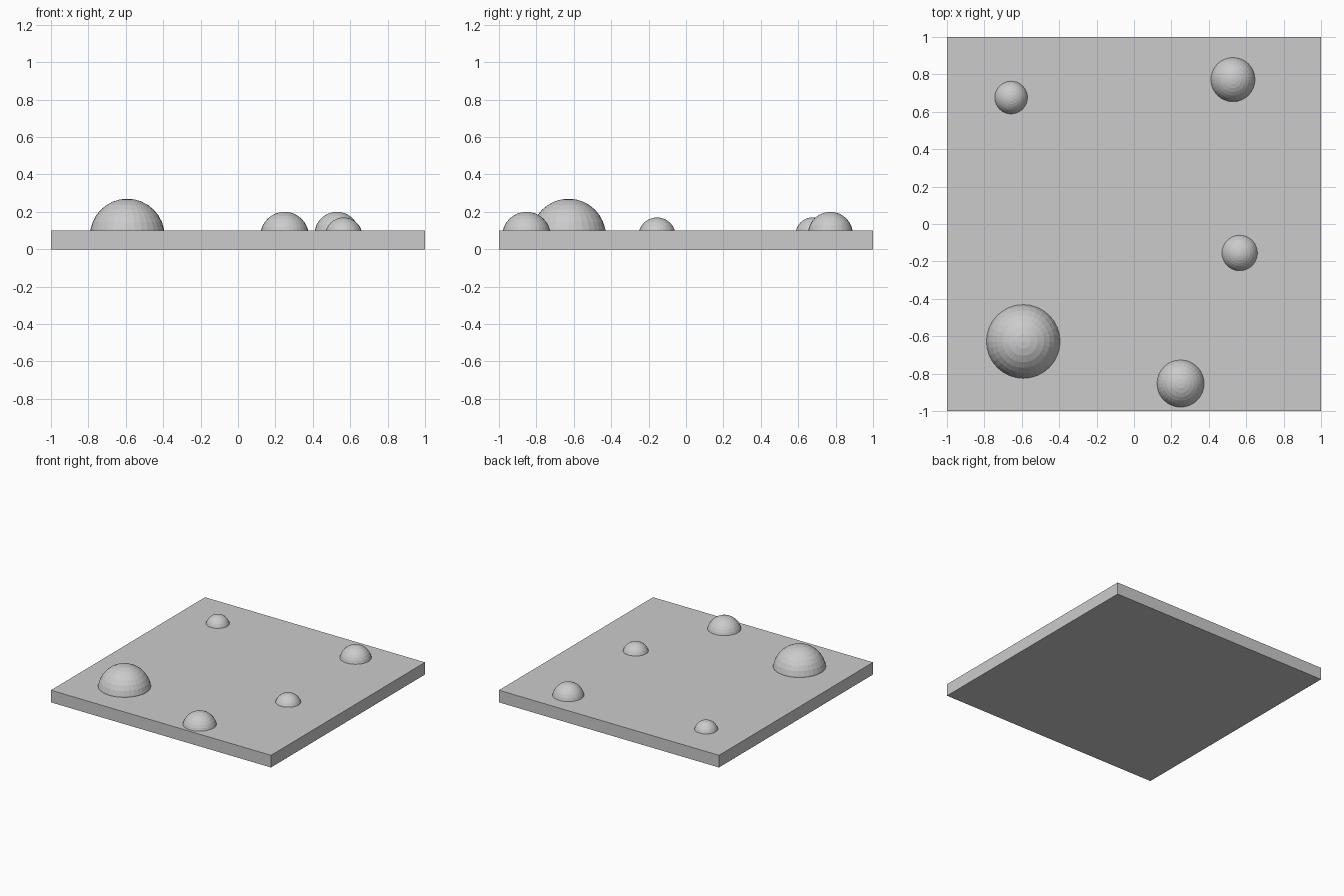
import bpy, bmesh
from mathutils import Matrix

if "Cube" in bpy.data.objects:
    bpy.data.objects.remove(bpy.data.objects["Cube"])

THICK = 0.10


def add_object(name, bm):
    mesh = bpy.data.meshes.new(name)
    bm.to_mesh(mesh)
    bm.free()
    obj = bpy.data.objects.new(name, mesh)
    bpy.context.collection.objects.link(obj)
    return obj


def dome(name, x, y, z, radius):
    """Flat-shaded sphere sunk in the slab; the part below is cut off and capped."""
    bm = bmesh.new()
    bmesh.ops.create_uvsphere(bm, u_segments=32, v_segments=16, radius=radius,
                              matrix=Matrix.Translation((x, y, z)))
    cut = bmesh.ops.bisect_plane(
        bm, geom=bm.verts[:] + bm.edges[:] + bm.faces[:],
        plane_co=(0, 0, THICK * 0.55), plane_no=(0, 0, 1), clear_inner=True)
    rim = [e for e in cut["geom_cut"] if isinstance(e, bmesh.types.BMEdge)]
    bmesh.ops.contextual_create(bm, geom=rim)
    bmesh.ops.recalc_face_normals(bm, faces=bm.faces[:])
    return add_object(name, bm)


# Square base slab
bm = bmesh.new()
bmesh.ops.create_cube(bm, size=1, matrix=Matrix.Translation((0, 0, THICK / 2))
                      @ Matrix.Diagonal((2, 2, THICK, 1)))
add_object("base_slab", bm)

# Half-buried boulders: x, y, centre height, radius
for name, *spec in [
    ("large_dome", -0.592, -0.628, 0.07, 0.20),
    ("front_dome", 0.249, -0.853, 0.07, 0.13),
    ("back_right_dome", 0.529, 0.772, 0.08, 0.12),
    ("right_dome", 0.565, -0.155, 0.07, 0.10),
    ("back_left_dome", -0.657, 0.676, 0.08, 0.09),
]:
    dome(name, *spec)
